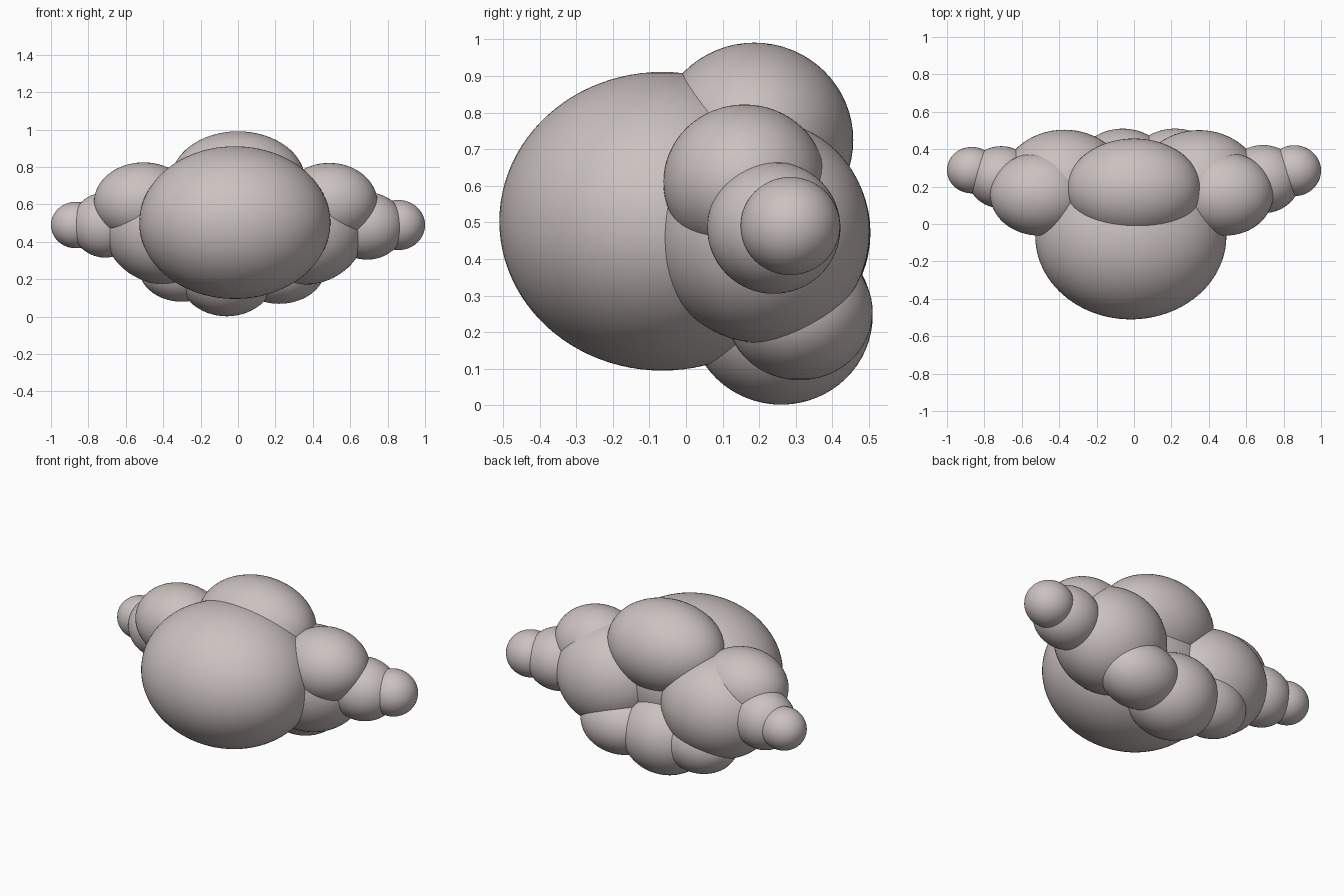
import bpy

# One warm grey for the whole cloud
grey = bpy.data.materials.new("warm_grey")
grey.diffuse_color = (0.60, 0.54, 0.525, 1)


def puff(name, centre, radii, segments=64, rings=32):
    """Smooth ellipsoid with the given centre and radii."""
    bpy.ops.mesh.primitive_uv_sphere_add(segments=segments, ring_count=rings,
                                         radius=1, location=centre)
    ob = bpy.context.object
    ob.name = name
    ob.scale = radii
    bpy.ops.object.transform_apply(location=False, rotation=False, scale=True)
    bpy.ops.object.shade_smooth()
    ob.data.materials.append(grey)


# Big front body and top puff
puff("main_puff", (-0.017, -0.065, 0.503), (0.511, 0.445, 0.408), 96, 48)
puff("top_puff", (0.0, 0.187, 0.725), (0.36, 0.27, 0.266))

# Large side puffs
puff("right_side_puff", (0.348, 0.208, 0.475), (0.335, 0.294, 0.305))
puff("left_side_puff", (-0.373, 0.208, 0.472), (0.342, 0.296, 0.302))

# Upper shoulder puffs
puff("right_shoulder_puff", (0.488, 0.16, 0.61), (0.257, 0.222, 0.212))
puff("left_shoulder_puff", (-0.505, 0.16, 0.612), (0.265, 0.222, 0.213))

# Outer puffs tapering to the tips
puff("right_outer_puff", (0.69, 0.24, 0.485), (0.20, 0.182, 0.18))
puff("left_outer_puff", (-0.71, 0.25, 0.49), (0.18, 0.166, 0.174))
puff("right_tip_puff", (0.857, 0.285, 0.49), (0.143, 0.136, 0.134))
puff("left_tip_puff", (-0.867, 0.288, 0.49), (0.133, 0.124, 0.124))

# Underside puffs
puff("bottom_centre_puff", (-0.06, 0.26, 0.245), (0.27, 0.25, 0.243))
puff("bottom_right_puff", (0.22, 0.31, 0.255), (0.245, 0.2, 0.186))
puff("bottom_left_puff", (-0.30, 0.29, 0.26), (0.23, 0.18, 0.18))
